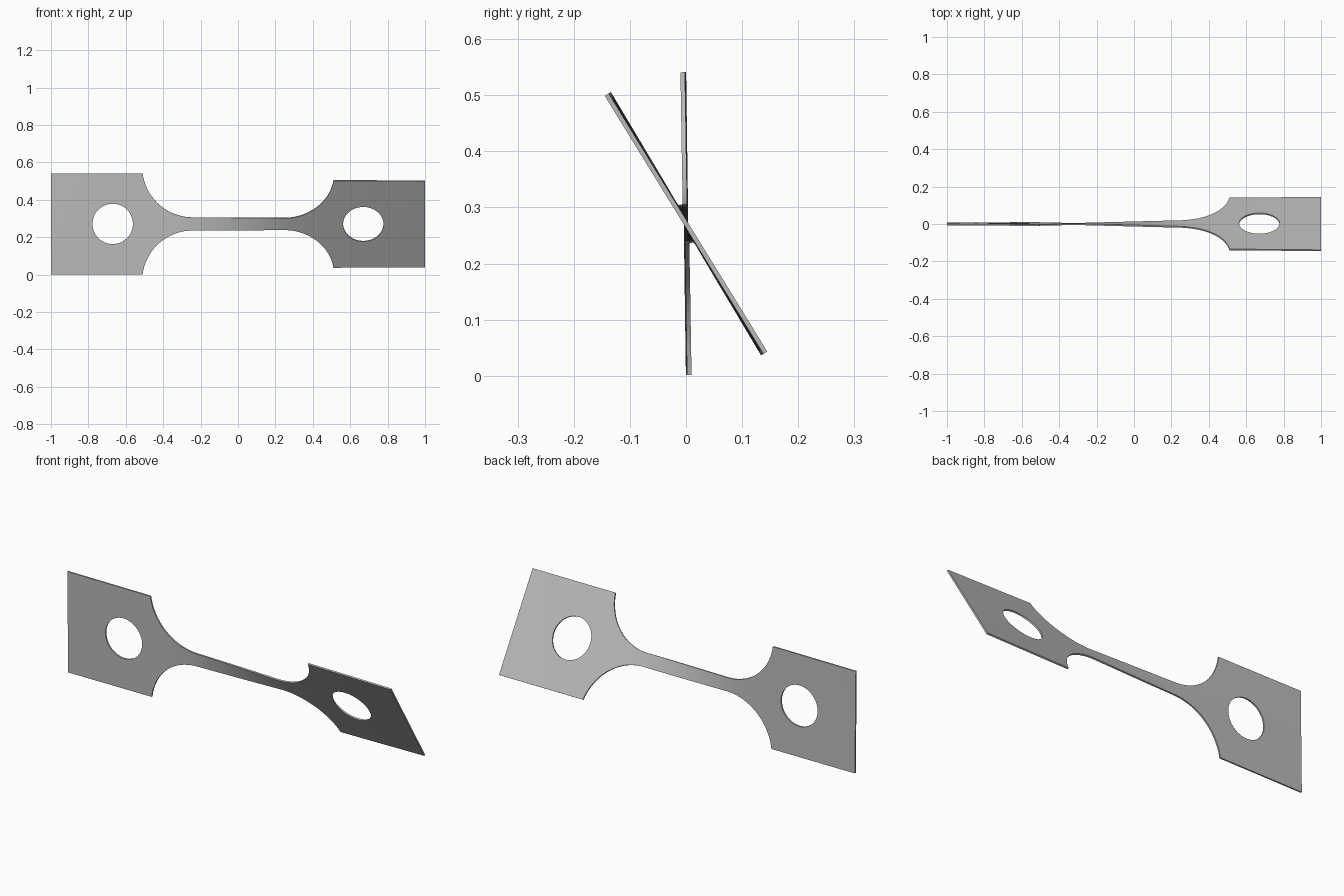
import bpy, bmesh, math

cube = bpy.data.objects.get("Cube")
if cube:
    bpy.data.objects.remove(cube, do_unlink=True)

HEAD, NECK, FILLET = 0.27, 0.035, 0.27   # half heights and fillet radius
HOLE_X, HOLE_R = 0.67, 0.108
MID_Z, THICK = 0.271, 0.008
ARC_Z = NECK + FILLET
ARC_X = 0.51 - math.sqrt(FILLET ** 2 - (ARC_Z - HEAD) ** 2)
TWIST = [(-1, 0.8), (-0.5, 1.3), (-0.3, 2.5), (0.3, 29.5), (0.5, 30.5), (1, 31.6)]


def half_height(x):
    """Outer edge: wide head, concave fillet, slim neck."""
    d = abs(x) - ARC_X
    if d <= 0:
        return NECK
    if abs(x) >= 0.51:
        return HEAD
    return min(HEAD, ARC_Z - math.sqrt(max(0, FILLET ** 2 - d * d)))


def hole_height(x):
    return math.sqrt(max(0, HOLE_R ** 2 - (abs(x) - HOLE_X) ** 2))


def twist(x):
    for (x0, a0), (x1, a1) in zip(TWIST, TWIST[1:]):
        if x <= x1:
            return math.radians(a0 + (a1 - a0) * (x - x0) / (x1 - x0))
    return math.radians(TWIST[-1][1])


def place(x, h):
    a = twist(x)
    return (x, -h * math.sin(a), MID_Z + h * math.cos(a))


# Columns along one half: neck, fillet, hole, end
end_angle = math.asin((0.51 - ARC_X) / FILLET)
half = [ARC_X * i / 12 for i in range(12)]
half += [ARC_X + FILLET * math.sin(end_angle * i / 20) for i in range(21)]
half += [HOLE_X - HOLE_R * math.cos(math.pi * i / 24) for i in range(25)]
half += [0.85, 1.0]
columns = sorted({round(s * x, 5) for x in half for s in (-1, 1)})

# Upper and lower strips that meet on the centre line
bm = bmesh.new()
for side in (1, -1):
    rows = []
    for x in columns:
        inner = bm.verts.new(place(x, side * hole_height(x)))
        outer = bm.verts.new(place(x, side * half_height(x)))
        rows.append((inner, outer))
    for (a, b), (c, d) in zip(rows, rows[1:]):
        bm.faces.new((a, c, d, b) if side > 0 else (a, b, d, c))
bmesh.ops.remove_doubles(bm, verts=bm.verts, dist=0.0005)
bmesh.ops.recalc_face_normals(bm, faces=bm.faces)
mesh = bpy.data.meshes.new("twisted_link_plate")
bm.to_mesh(mesh)
bm.free()
plate = bpy.data.objects.new("twisted_link_plate", mesh)
bpy.context.collection.objects.link(plate)

# Grey metal
grey = bpy.data.materials.new("grey_metal")
grey.use_nodes = True
colour = (0.5, 0.5, 0.5, 1)
grey.diffuse_color = colour
grey.node_tree.nodes["Principled BSDF"].inputs["Base Color"].default_value = colour
mesh.materials.append(grey)

# Sheet thickness and crisp rims
bpy.ops.object.select_all(action='DESELECT')
plate.select_set(True)
bpy.context.view_layer.objects.active = plate
solid = plate.modifiers.new("thickness", 'SOLIDIFY')
solid.thickness = THICK
solid.offset = 0
bpy.ops.object.modifier_apply(modifier=solid.name)
bpy.ops.object.shade_smooth_by_angle(angle=math.radians(30))
